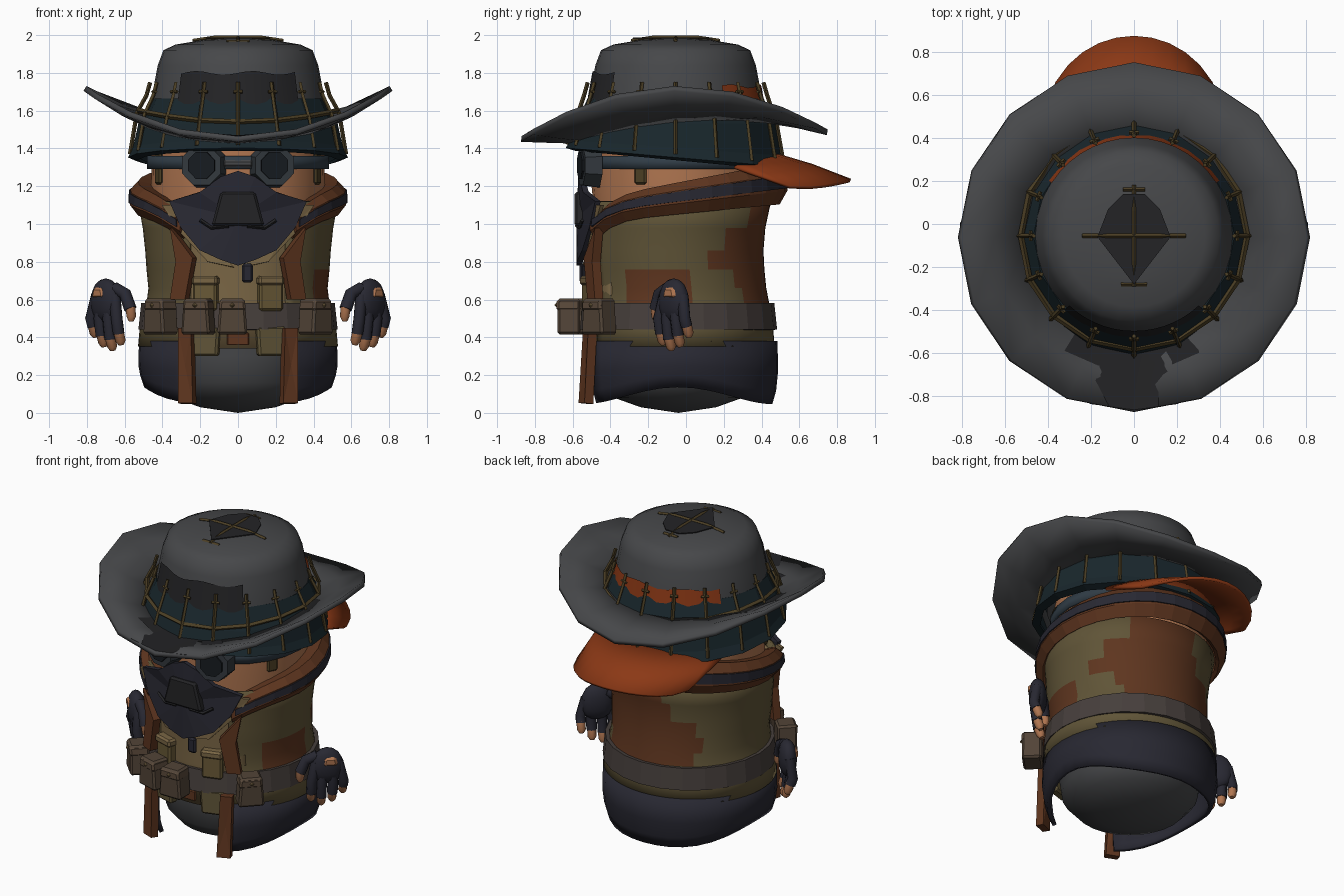
import bpy, bmesh
from math import sin, cos, pi, sqrt
from mathutils import Vector, Matrix

if "Cube" in bpy.data.objects:
    bpy.data.objects.remove(bpy.data.objects["Cube"])

MATS = {}


def mat(hexcol):
    if hexcol not in MATS:
        m = bpy.data.materials.new("colour_" + hexcol)
        rgb = [(int(hexcol[i:i + 2], 16) / 255) ** 2.2 for i in (0, 2, 4)]
        m.diffuse_color = (*rgb, 1)
        m.use_nodes = True
        m.node_tree.nodes["Principled BSDF"].inputs["Base Color"].default_value = m.diffuse_color
        MATS[hexcol] = m
    return MATS[hexcol]


GREY, NAVY, OLIVE, BROWN, ORANGE = "48494b", "2c2c35", "60553a", "5e3824", "8a3b1c"
SKIN, TEAL, NET, DARK, TAN, BELT = "b07652", "1f2b30", "4d4129", "28282a", "786546", "48413e"


def finish(name, bm, cols, smooth=False, thick=0, bevel=0):
    bmesh.ops.recalc_face_normals(bm, faces=bm.faces)
    me = bpy.data.meshes.new(name)
    bm.to_mesh(me)
    bm.free()
    ob = bpy.data.objects.new(name, me)
    bpy.context.collection.objects.link(ob)
    for c in cols:
        me.materials.append(mat(c))
    if smooth:
        bpy.ops.object.select_all(action='DESELECT')
        ob.select_set(True)
        bpy.context.view_layer.objects.active = ob
        bpy.ops.object.shade_smooth_by_angle(angle=0.8)
    if thick:
        m = ob.modifiers.new("thickness", 'SOLIDIFY')
        m.thickness, m.offset = thick, 0
    if bevel:
        m = ob.modifiers.new("bevel", 'BEVEL')
        m.width, m.segments = bevel, 1
    return ob


def sheet(name, f, nu, rows, cols, a0=0, a1=2 * pi, thick=0, smooth=True, pick=None):
    """Grid of points f(angle, row); angle 0 is the front, pi/2 is +x."""
    bm = bmesh.new()
    grid = [[bm.verts.new(f(a0 + (a1 - a0) * i / nu, r)) for i in range(nu + 1)] for r in rows]
    for lo, hi in zip(grid, grid[1:]):
        for i in range(nu):
            face = bm.faces.new((lo[i], lo[i + 1], hi[i + 1], hi[i]))
            if pick:
                face.material_index = pick(face.calc_center_median())
    bmesh.ops.remove_doubles(bm, verts=bm.verts, dist=1e-4)
    return finish(name, bm, cols, smooth, thick)


def ring(a, row):
    rx, ry, cy, z = row
    return (rx * sin(a), cy - ry * cos(a), z)


def box(name, loc, size, col, rot=0, taper=1, bevel=0.012):
    bm = bmesh.new()
    bmesh.ops.create_cube(bm, size=1)
    for v in bm.verts:
        k = taper if v.co.z > 0 else 1
        v.co = Vector((v.co.x * size[0] * k, v.co.y * size[1], v.co.z * size[2]))
    bm.transform(Matrix.Translation(loc) @ Matrix.Rotation(rot, 4, 'Z'))
    return finish(name, bm, [col], bevel=bevel)


def tube(name, paths, r, col, cyclic=False, res=0, radii=None):
    cu = bpy.data.curves.new(name, 'CURVE')
    cu.dimensions, cu.bevel_depth, cu.bevel_resolution, cu.use_fill_caps = '3D', r, res, True
    for pts in paths:
        sp = cu.splines.new('POLY')
        sp.points.add(len(pts) - 1)
        for i, p in enumerate(pts):
            sp.points[i].co = (*p, 1)
            sp.points[i].radius = radii[i] if radii else 1
        sp.use_cyclic_u = cyclic
        sp.use_smooth = res > 0
    cu.materials.append(mat(col))
    ob = bpy.data.objects.new(name, cu)
    bpy.context.collection.objects.link(ob)


def plate(name, pts, col, thick, y):
    """Flat outline in x, z fanned from its centre, bent by y(x, z)."""
    bm = bmesh.new()
    mx, mz = (sum(p[k] for p in pts) / len(pts) for k in (0, 1))
    c = bm.verts.new((mx, y(mx, mz), mz))
    vs = [bm.verts.new((x, y(x, z), z)) for x, z in pts]
    for a, b in zip(vs, vs[1:] + vs[:1]):
        bm.faces.new((c, a, b))
    return finish(name, bm, [col], thick=thick)


# Rounded body: grey below, skin above
prof = [(0, 0), (.2, .03), (.34, .08), (.41, .16), (.43, .3), (.43, .6), (.44, 1), (.46, 1.2), (.455, 1.45)]
sheet("body", lambda a, r: ring(a, (r[0], r[0], -.04, r[1])), 28, prof, [GREY, SKIN],
      pick=lambda c: int(c.z > .5))


# Coat skirt, with arched hem and open front
def skirt(a, row):
    r, z, k = row
    return ring(a, (r, r, -.04, z + k * sin(a) ** 4))


sheet("coat_skirt", skirt, 30, [(.485, .05, .09), (.505, .12, .08), (.515, .22, .03), (.512, .38, 0)],
      [NAVY], .5, 2 * pi - .5, .025)


# Camouflage coat
def camo(c):
    if c.z < .46:
        return 0
    back = c.y > .12 and -.22 - .1 * sin(c.z * 11) < c.x < .4 + .1 * sin(c.z * 17)
    side = c.z < .72 and -.3 < c.y < .02 and c.x > 0
    return int(back or side)


coat_rows = [(.52, .5, -.04, .35), (.51, .49, -.04, .46), (.475, .475, -.045, .58), (.465, .465, -.05, .66),
             (.475, .465, -.06, .76), (.482, .465, -.065, .86), (.495, .47, -.06, .98), (.52, .49, -.05, 1.12)]
sheet("coat", ring, 48, coat_rows, [OLIVE, BROWN], .55, 2 * pi - .55, .02, pick=camo)
sheet("vest", ring, 12, [(.5, .48, -.04, .34), (.48, .465, -.045, .6), (.47, .455, -.06, .9), (.49, .47, -.05, 1.08)],
      [TAN], -.75, .75, .02)


# Collar with dark stripe
def collar(a, row):
    t, r = row
    drop = .2 * max(0, cos(a)) ** 5
    lo, hi = 1.06 - .05 * cos(a) - drop, 1.21 - .1 * cos(a) - drop
    return ring(a, (r, r - .01, -.03, lo + t * (hi - lo)))


sheet("collar", collar, 24, [(0, .525), (.35, .565), (.75, .56), (1, .525), (.9, .46)], [BROWN],
      .56, 2 * pi - .56, .025, False)
sheet("collar_stripe", collar, 24, [(.4, .577), (.75, .573)], [NAVY], .6, 2 * pi - .6, .012, False)

# Belt, pouches, buckle
sheet("belt", ring, 24, [(.515, .51, -.04, .44), (.5, .495, -.04, .58)], [BELT], thick=.025, smooth=False)
for i, (x, y, rot) in enumerate([(-.41, -.46, -.8), (-.21, -.58, -.3), (-.03, -.62, 0), (.41, -.46, .8)]):
    box(f"pouch_{i}", (x, y, .51), (.16, .12, .19), "53463a", rot, .82)
    box(f"pouch_flap_{i}", (x, y - .005, .57), (.145, .12, .06), "5b4b3d", rot, .9)
    p = Vector((x, y, .57)) + Vector((sin(rot), -cos(rot), 0)) * .065
    box(f"pouch_stud_{i}", p, (.025, .02, .025), TAN, rot)
box("buckle", (0, -.51, .39), (.13, .04, .08), BROWN)
box("zip_pull", (.05, -.55, .74), (.06, .03, .1), NAVY)

# Front trims, straps and pockets on both sides
for s, side in ((-1, "left"), (1, "right")):
    plate(f"lapel_{side}", [(s * x, z) for x, z in [(.35, .98), (.23, .82), (.27, .6), (.35, .6), (.32, .8)]],
          BROWN, .05, lambda x, z: -.5 + .5 * (abs(x) - .27))
    plate(f"skirt_trim_{side}", [(s * x, z) for x, z in [(.24, .45), (.31, .45), (.31, .05), (.23, .05)]],
          BROWN, .05, lambda x, z: -.51 + .4 * (abs(x) - .27) - .02 * (z < .2))
    plate(f"collar_lining_{side}", [(s * x, z) for x, z in [(.4, 1.1), (.33, 1.1), (.02, .77), (.16, .8), (.3, .95)]],
          TAN, .02, lambda x, z: -.54 + .6 * x * x)
    box(f"chest_pocket_{side}", (s * .17, -.505, .63), (.13, .06, .18), "685939", s * .3, 1)
    box(f"chest_flap_{side}", (s * .17, -.51, .7), (.14, .07, .05), TAN, s * .3)
    box(f"low_pocket_{side}", (s * .17, -.5, .38), (.14, .06, .16), OLIVE, s * .3, 1.15)
    box(f"ear_strap_{side}", (s * .42, -.24, 1.3), (.02, .07, .18), NET, s * -.45)

# Face mask with nose piece
bend = lambda x, z: -.565 + .75 * x * x + .06 * max(0, z - 1.1)
half = [(.09, 1.25), (.2, 1.17), (.36, 1.12), (.3, .98), (.2, .86), (.09, .81)]
outline = [(0, 1.28)] + half + [(0, .78)] + [(-x, z) for x, z in reversed(half)]
plate("mask", outline, NAVY, .03, bend)
box("mask_nose", (0, -.555, 1.08), (.28, .07, .18), DARK, 0, .65)
for s, side in ((-1, "left"), (1, "right")):
    tube(f"mask_fold_{side}", [[(s * .2, -.55, 1.02), (s * .14, -.565, .98), (s * .05, -.58, .99)]], .01, DARK)
    # Goggles
    for nm, r, d, c, y in (("frame", .125, .09, "363b40", -.51), ("lens", .085, .1, "1d2125", -.515)):
        bm = bmesh.new()
        bmesh.ops.create_cone(bm, cap_ends=True, segments=8, radius1=r, radius2=r * .9, depth=d)
        bm.transform(Matrix.Translation((s * .185, y, 1.31)) @ Matrix.Rotation(s * .2, 4, 'Z')
                     @ Matrix.Rotation(pi / 2, 4, 'X') @ Matrix.Rotation(pi / 8, 4, 'Z'))
        finish(f"goggle_{nm}_{side}", bm, [c])
box("goggle_bridge", (0, -.51, 1.32), (.16, .04, .04), GREY)
sheet("goggle_strap", ring, 24, [(.475, .475, -.04, 1.29), (.475, .475, -.04, 1.36)], ["343f48"], thick=.015)

# Hat crown
CY = -.055
crown = [(0, 1.985), (.18, 1.975), (.33, 1.95), (.395, 1.92), (.425, 1.84), (.455, 1.68), (.49, 1.45)]
sheet("hat_crown", lambda a, r: ring(a, (r[0], r[0], CY, r[1])), 32, crown, [GREY])
cr = lambda z: .463 - (z - 1.68) * .18
wavy = lambda a, z: ring(a, (cr(z), cr(z), CY, z + (.01 * sin(a * 9) if z > 1.7 else 0)))
sheet("crown_front_patch", wavy, 14, [1.6, 1.8], [DARK], -.75, .75)
sheet("crown_back_patch", wavy, 14, [1.6, 1.73], [ORANGE], pi - 1, pi + 1)


# Teal wrap below the crown, raised over the face
def wrap(a, row):
    r, z, k = row
    return ring(a, (r, r, CY, z + k * cos(a)))


sheet("hat_wrap", wrap, 16, [(.46, 1.66, 0), (.52, 1.53, 0), (.55, 1.4, .04), (.575, 1.355, .05), (.53, 1.345, .05)],
      [TEAL], thick=.015, smooth=False)


# Sixteen-sided saddle brim
def brim(a, t):
    s2, back = sin(a) ** 2, (1 - cos(a)) / 2
    zi, zo = 1.44 + .11 * back + .05 * s2, 1.45 + .035 * back + .25 * s2
    r = .5 + .31 * t
    return ring(a, (r, r, -.062, zi + (zo - zi) * t ** 1.2))


sheet("hat_brim", brim, 16, [0, .5, 1], [GREY], thick=.03)
up = lambda a, t: Vector(brim(a, t)) + Vector((0, 0, .02))
sheet("brim_front_patch", up, 2, [.1, .5, .97], [DARK], -pi / 12, pi / 12)
sheet("brim_fold", up, 4, [.05, .38], [DARK], -.55, .55)

# Netting: ribs, hoop and knots
ribs, knots = [], []
for i in range(16):
    a = 2 * pi * i / 16
    z = 1.53 + .06 * sin(a) ** 2
    pt = lambda r, zz, da=0: ring(a + da, (r, r, CY, zz))
    ribs.append([pt(.465, 1.75), pt(.485, 1.68), pt(.535, z), pt(.572, 1.37 + .05 * cos(a))])
    knots.append([pt(.48, 1.7, -.05), pt(.48, 1.7, .05)])
tube("net_ribs", ribs, .011, NET)
tube("net_knots", knots, .009, NET)
hoop = [ring(2 * pi * i / 16, (.525, .525, CY, 1.54 + .06 * sin(2 * pi * i / 16) ** 2)) for i in range(16)]
tube("net_hoop", [hoop], .014, NET, True)

# Crown-top patch and crossed straps
bm = bmesh.new()
bm.faces.new([bm.verts.new((x, y, 1.984)) for x, y in
              [(0, -.28), (.17, -.06), (.12, .07), (.05, .14), (-.05, .14), (-.12, .07), (-.17, -.06)]])
finish("top_patch", bm, [DARK], thick=.006)
tube("top_straps", [[(-.24, CY, 1.97), (-.12, CY, 1.988), (.12, CY, 1.988), (.24, CY, 1.97)],
                    [(0, -.29, 1.97), (0, -.17, 1.988), (0, .06, 1.988), (0, .18, 1.97)],
                    [(-.05, .16, 1.97), (.05, .16, 1.97)], [(-.06, -.28, 1.965), (.06, -.28, 1.965)]], .01, NET)


# Orange peak at the back
def peak(u, t):
    x = .46 * sin(1.25 * u)
    t *= max(0, 1 - u * u) ** .36
    y = .06 + .4 * sqrt(1 - (x / .5) ** 2)
    return (x, y + .41 * t, 1.37 - .14 * t ** 1.2 - .07 * u * u - .1 * t * u * u)


sheet("back_peak", peak, 14, [0, .5, 1], [ORANGE], -1, 1, .02)

# Gloved hands
for s, side in ((-1, "left"), (1, "right")):
    def hp(u, w, z):
        return Vector((s * (.7 + .7 * (1.15 * u + w)), -.065 + .7 * (1.15 * u - w), z))
    rot = s * pi / 4
    palm = box(f"palm_{side}", hp(0, 0, .595), (.27, .13, .28), NAVY, rot, .75, 0)
    sub = palm.modifiers.new("round", 'SUBSURF')
    sub.levels = sub.render_levels = 2
    palm.data.polygons.foreach_set("use_smooth", [True] * 6)
    box(f"hand_patch_{side}", hp(.01, .042, .635), (.1, .03, .06), SKIN, rot, .7, .015)
    for i, (u, tip) in enumerate([(-.085, .36), (-.03, .33), (.028, .35), (.085, .4)]):
        mid = tip + .06
        tube(f"finger_{i}_{side}", [[hp(u * .7, 0, .62), hp(u, .015, .5), hp(u, 0, mid)]], .032, NAVY, res=2)
        tube(f"fingertip_{i}_{side}", [[hp(u, .002, mid + .01), hp(u, -.015, tip + .02), hp(u, -.02, tip)]],
             .028, SKIN, res=2, radii=[1, .95, .5])
    tube(f"thumb_{side}", [[hp(-.05, -.01, .66), hp(-.11, -.02, .63), hp(-.14, -.025, .55)]], .034, NAVY, res=2)
    tube(f"thumb_tip_{side}", [[hp(-.14, -.025, .56), hp(-.142, -.03, .51), hp(-.14, -.03, .485)]],
         .028, SKIN, res=2, radii=[1, .95, .5])
